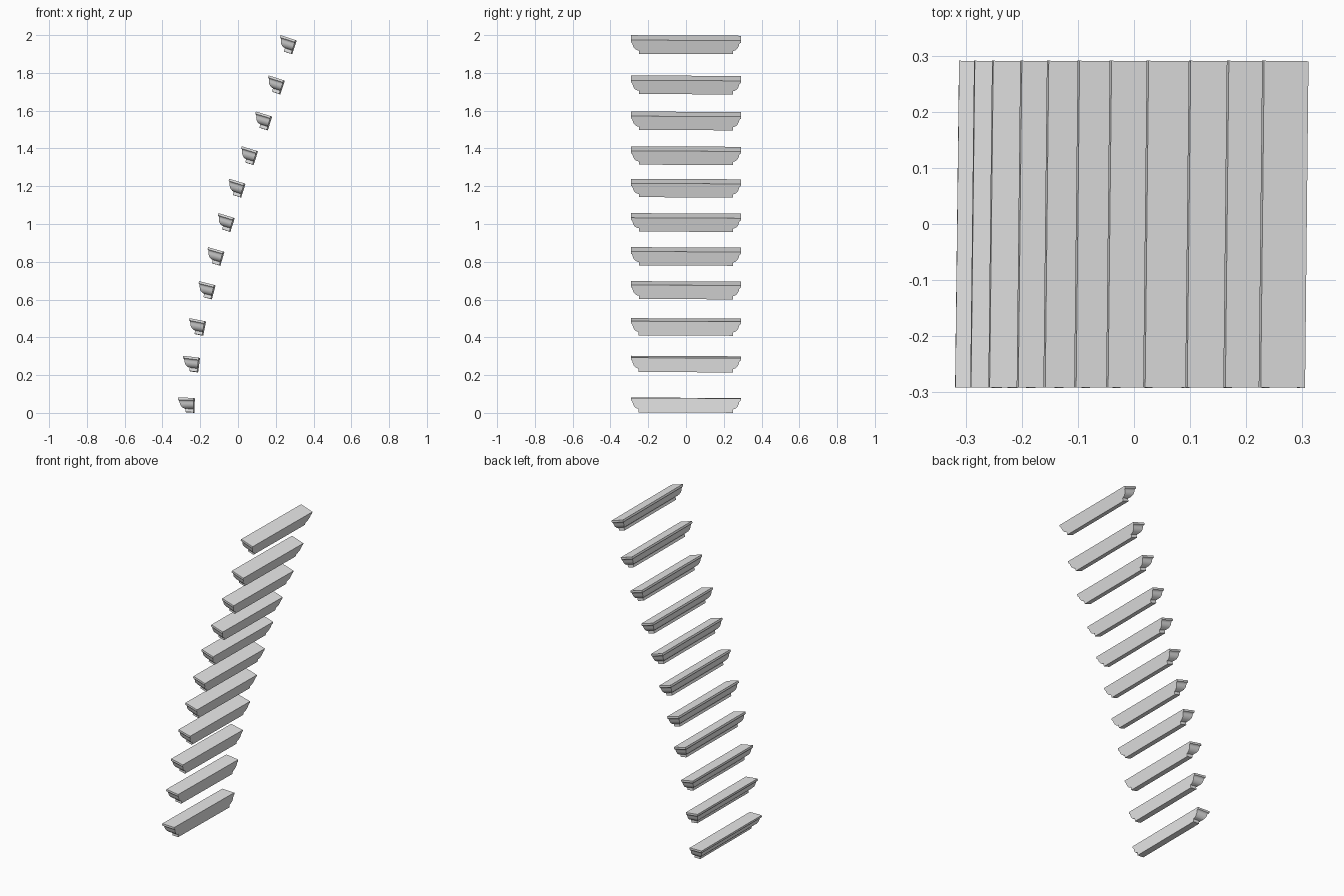
import bpy, bmesh, math
from mathutils import Euler

if "Cube" in bpy.data.objects:
    bpy.data.objects.remove(bpy.data.objects["Cube"])

WIDTH, HALF = 0.083, 0.291   # shelf depth in x, half length in y

# moulding profile: (inset from outer edge, height below top)
PROFILE = [(0, 0), (0, -.012), (.006, -.016), (.009, -.022), (.011, -.031),
           (.016, -.042), (.024, -.051), (.033, -.056), (.042, -.058), (.042, -.076)]

# top outer edge of each ledge: x, z, tilt in degrees
LEDGES = [(-.315, .080, 1.5), (-.287, .301, 7), (-.254, .500, 11), (-.203, .696, 14),
          (-.155, .876, 16), (-.100, 1.056, 17), (-.043, 1.238, 17), (.023, 1.410, 17),
          (.098, 1.594, 17), (.166, 1.785, 18), (.229, 1.998, 18)]

mat = bpy.data.materials.new("light grey")
mat.diffuse_color = (0.8, 0.8, 0.8, 1)
mat.use_nodes = True
mat.node_tree.nodes["Principled BSDF"].inputs["Base Color"].default_value = mat.diffuse_color

# one solid ledge: moulding mitred round three sides, flat back on +x
bm = bmesh.new()
rings = []
for inset, z in PROFILE:
    y = HALF - inset
    rings.append([bm.verts.new(p) for p in
                  ((inset, -y, z), (WIDTH, -y, z), (WIDTH, y, z), (inset, y, z))])
for a, b in zip(rings, rings[1:]):
    for i in (0, 2, 3):
        j = (i + 1) % 4
        bm.faces.new((a[i], b[i], b[j], a[j]))
bm.faces.new(rings[0])
bm.faces.new(rings[-1][::-1])
bm.faces.new([r[1] for r in rings] + [r[2] for r in reversed(rings)])
bmesh.ops.recalc_face_normals(bm, faces=bm.faces)
mesh = bpy.data.meshes.new("ledge")
bm.to_mesh(mesh)
bm.free()
mesh.materials.append(mat)

# smooth curve, sharp steps
mesh.shade_smooth()
mesh.set_sharp_from_angle(angle=math.radians(30))

# stack of ledges leaning towards +x
for n, (x, z, tilt) in enumerate(LEDGES, 1):
    ob = bpy.data.objects.new(f"ledge_{n:02d}", mesh)
    ob.location = (x, 0, z)
    ob.rotation_euler = Euler((math.radians(-.3), math.radians(tilt), math.radians(-.7)))
    bpy.context.collection.objects.link(ob)
